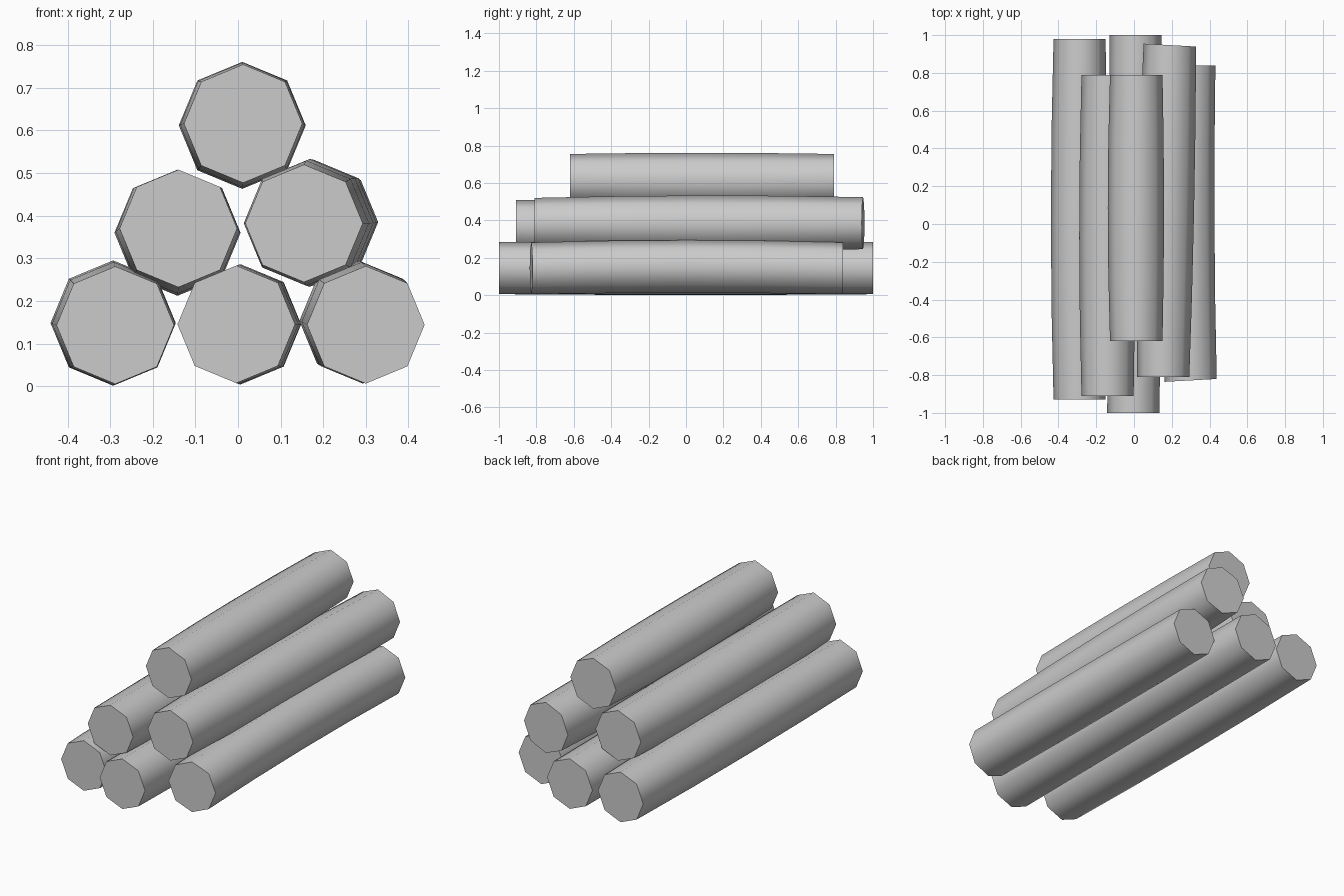
import bpy, bmesh, math

if "Cube" in bpy.data.objects:
    bpy.data.objects.remove(bpy.data.objects["Cube"])

SIDES = 8
grey = bpy.data.materials.new("plain grey")
grey.diffuse_color = (0.6, 0.6, 0.6, 1)
grey.use_nodes = True
grey.node_tree.nodes["Principled BSDF"].inputs["Base Color"].default_value = grey.diffuse_color


def log(name, front, mid, back, skew=(0, 0)):
    """Slightly bent, bulging octagonal log; each station is (x, y, z, radius)."""
    bm = bmesh.new()
    rings = []
    for i in range(5):
        t = i / 4
        ease = 1 - (2 * t - 1) ** 2            # 0 at the ends, 1 in the middle
        p = []
        for f, m, b in zip(front, mid, back):
            line = f + (b - f) * t
            p.append(line + (m - (f + b) / 2) * ease)
        x, y, z, r = p
        y = front[1] + (back[1] - front[1]) * t
        tilt = skew[0] if i == 0 else skew[1] if i == 4 else 0
        ring = []
        for k in range(SIDES):
            a = math.tau * k / SIDES
            dx = r * math.cos(a)
            ring.append(bm.verts.new((x + dx, y + tilt * dx, z + r * math.sin(a))))
        rings.append(ring)
    # bark
    for lo, hi in zip(rings, rings[1:]):
        for k in range(SIDES):
            n = (k + 1) % SIDES
            bm.faces.new((lo[k], lo[n], hi[n], hi[k])).smooth = True
    # sawn ends with crisp rims
    for cap in (rings[0][::-1], rings[-1]):
        for e in bm.faces.new(cap).edges:
            e.smooth = False
    bmesh.ops.recalc_face_normals(bm, faces=bm.faces)
    me = bpy.data.meshes.new(name)
    bm.to_mesh(me)
    bm.free()
    me.materials.append(grey)
    bpy.context.collection.objects.link(bpy.data.objects.new(name, me))


# bottom row
log("bottom_left_log", (-.288, -.93, .143, .138), (-.293, 0, .148, .147), (-.288, .98, .143, .138))
log("bottom_middle_log", (-.004, -1, .145, .138), (.006, 0, .145, .141), (.008, 1, .145, .138))
log("bottom_right_log", (.30, -.828, .144, .138), (.285, 0, .153, .141), (.293, .84, .144, .138), (.055, 0))
# middle row
log("middle_left_log", (-.14, -.91, .37, .138), (-.142, 0, .36, .148), (-.14, .79, .37, .138))
log("middle_right_log", (.155, -.81, .382, .138), (.168, 0, .383, .150), (.19, .947, .385, .139), (0, -.055))
# top
log("top_log", (.012, -.62, .616, .139), (.01, 0, .612, .149), (.012, .79, .616, .139))
